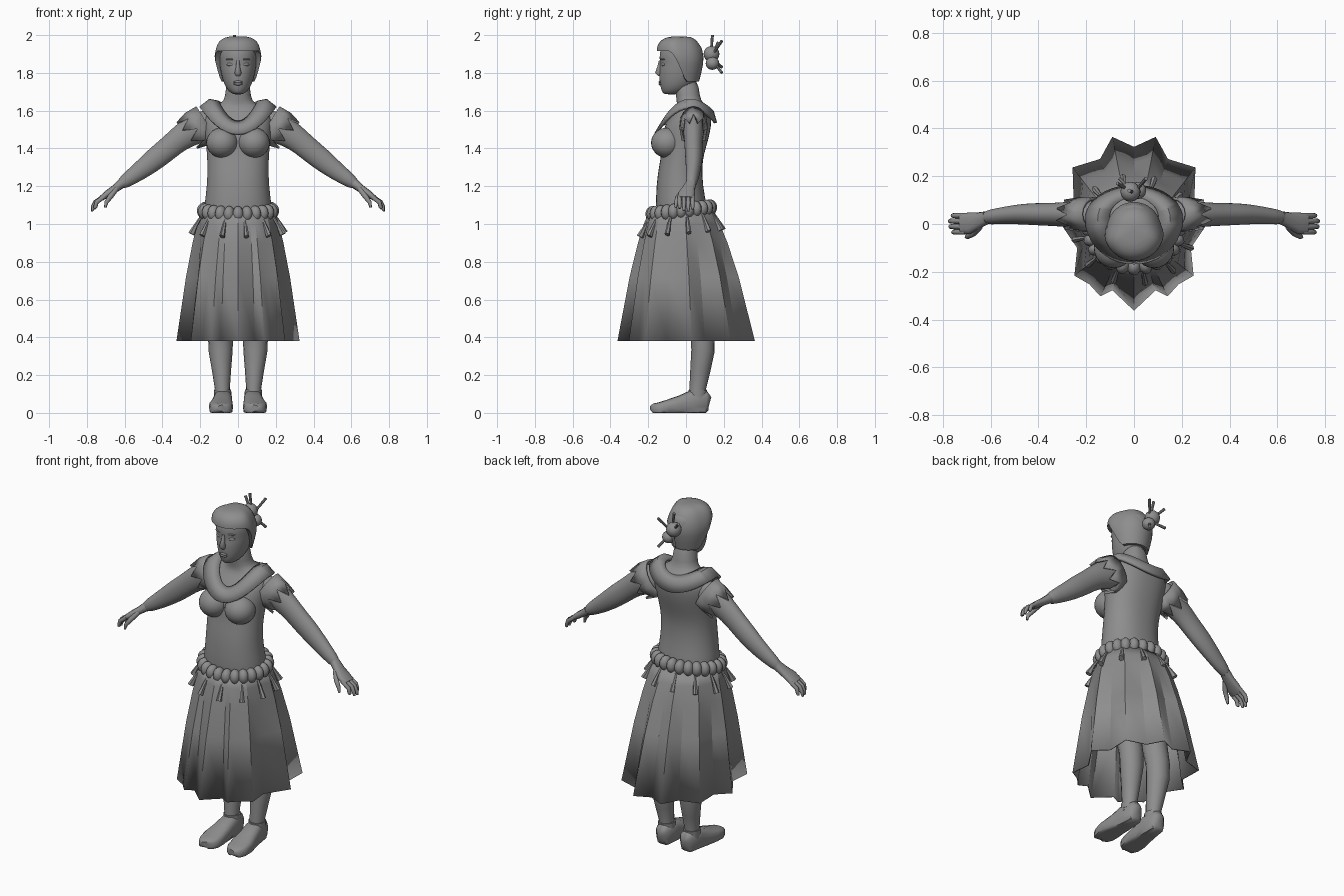
import bpy, bmesh, math
from math import sin, cos, pi, radians
from mathutils import Vector

if "Cube" in bpy.data.objects:
    bpy.data.objects.remove(bpy.data.objects["Cube"], do_unlink=True)

clay = bpy.data.materials.new("clay_grey")
clay.use_nodes = True
GREY = (0.27, 0.27, 0.27, 1)
clay.diffuse_color = GREY
clay.node_tree.nodes["Principled BSDF"].inputs["Base Color"].default_value = GREY


def finish(name, bm, angle=40, thick=0, subdiv=0, mirror=False):
    bmesh.ops.recalc_face_normals(bm, faces=bm.faces)
    me = bpy.data.meshes.new(name)
    bm.to_mesh(me)
    bm.free()
    me.materials.append(clay)
    ob = bpy.data.objects.new(name, me)
    bpy.context.collection.objects.link(ob)
    if mirror:
        ob.modifiers.new("Mirror", "MIRROR").use_mirror_merge = False
    if thick:
        m = ob.modifiers.new("Solidify", "SOLIDIFY")
        m.thickness, m.offset = thick, 0
    if subdiv:
        m = ob.modifiers.new("Subdivision", "SUBSURF")
        m.levels = m.render_levels = subdiv
    bpy.ops.object.select_all(action="DESELECT")
    ob.select_set(True)
    bpy.context.view_layer.objects.active = ob
    bpy.ops.object.shade_smooth_by_angle(angle=radians(angle))
    return ob


def skin(bm, rings, closed=True, caps=True):
    """Bridge equal-length rings of points with quads."""
    rows = [[bm.verts.new(p) for p in r] for r in rings]
    n = len(rows[0])
    for a, b in zip(rows, rows[1:]):
        for i in range(n if closed else n - 1):
            j = (i + 1) % n
            bm.faces.new((a[i], a[j], b[j], b[i]))
    if caps:
        bm.faces.new(rows[0])
        bm.faces.new(rows[-1])


def tube(bm, pts, ref=(0, 1, 0), n=16, power=1.0, caps=True):
    """Loft ellipses (x, y, z, radius_u, radius_v) along a path; v follows ref."""
    c = [Vector(p[:3]) for p in pts]
    rings = []
    for i, p in enumerate(pts):
        t = (c[min(i + 1, len(c) - 1)] - c[max(i - 1, 0)]).normalized()
        u = Vector(ref).cross(t).normalized()
        v = t.cross(u)
        ring = []
        for k in range(n):
            a = 2 * pi * k / n
            cu, cv = [math.copysign(abs(f) ** power, f) for f in (cos(a), sin(a))]
            ring.append(c[i] + u * p[3] * cu + v * p[4] * cv)
        rings.append(ring)
    skin(bm, rings, caps=caps)


def body_loft(bm, rows, n=28, power=1.0):
    """Stack horizontal ellipses given as (z, half_width, front_y, back_y)."""
    rings = []
    for z, w, f, b in rows:
        ring = []
        for k in range(n):
            a = 2 * pi * k / n
            x = math.copysign(abs(cos(a)) ** power, cos(a))
            ring.append((w * x, (f + b) / 2 + (b - f) / 2 * sin(a), z))
        rings.append(ring)
    skin(bm, rings)


def ball(bm, center, scale, turn=0, seg=16):
    new = bmesh.ops.create_uvsphere(bm, u_segments=seg, v_segments=seg // 2 + 2, radius=1)["verts"]
    for v in new:
        x, y, z = v.co.x * scale[0], v.co.y * scale[1], v.co.z * scale[2]
        v.co = Vector((x * cos(turn) - y * sin(turn), x * sin(turn) + y * cos(turn), z)) + Vector(center)


# Torso and neck
bm = bmesh.new()
body_loft(bm, [(1.0, .19, -.165, .125), (1.1, .178, -.16, .11), (1.2, .165, -.158, .09),
               (1.3, .162, -.145, .085), (1.37, .165, -.13, .095), (1.45, .172, -.13, .12),
               (1.52, .182, -.115, .135), (1.58, .18, -.075, .135), (1.615, .14, -.05, .12),
               (1.64, .085, -.048, .09), (1.67, .066, -.052, .072), (1.78, .062, -.07, .065)], power=.85)
finish("torso", bm, 60, subdiv=1)

bm = bmesh.new()
ball(bm, (.084, -.1, 1.43), (.084, .085, .08), seg=24)
finish("bust", bm, mirror=True)

# Wide collar draped over the shoulders
def collar_ring(w, front, back, zf, zs, zb, lift=0):
    ring = []
    for k in range(40):
        a = 2 * pi * k / 40
        s = sin(a)
        y, z = (-s * front, zf) if s < 0 else (s * back, zb)
        ring.append((w * cos(a), .02 + y, zs + (z - zs) * s * s + lift))
    return ring

bm = bmesh.new()
skin(bm, [collar_ring(.105, -.12, .09, 1.54, 1.645, 1.615),
          collar_ring(.15, -.155, .12, 1.515, 1.65, 1.59, .005),
          collar_ring(.2, -.182, .137, 1.475, 1.615, 1.535)], caps=False)
finish("collar", bm, 50, thick=.016)

# Arms
bm = bmesh.new()
tube(bm, [(.12, .04, 1.53, .07, .055), (.19, .04, 1.52, .09, .062), (.245, .04, 1.493, .08, .057),
          (.31, .04, 1.452, .067, .051), (.37, .04, 1.4, .063, .048), (.43, .042, 1.352, .062, .047),
          (.5, .04, 1.295, .053, .041), (.57, .033, 1.245, .042, .034), (.635, .025, 1.2, .029, .03)])
finish("arms", bm, 60, subdiv=1, mirror=True)

# Cap sleeves with a zigzag hem
bm = bmesh.new()
inner, outer = [], []
axis, up = Vector((.8, 0, -.5)).normalized(), Vector((.5, 0, .8)).normalized()
for k in range(16):
    a = 2 * pi * k / 16
    side = up * cos(a) + Vector((0, sin(a), 0)) * .68
    inner.append(Vector((.165, .04, 1.535)) + side * .098)
    reach = (.125 if k % 2 else .06) + .01 * cos(a)
    outer.append(Vector((.165, .04, 1.535)) + axis * reach + side * (.09 if k % 2 else .1))
skin(bm, [inner, outer], caps=False)
finish("cap_sleeves", bm, 35, thick=.012, mirror=True)

# Hands
bm = bmesh.new()
tube(bm, [(.615, .027, 1.215, .026, .027), (.65, .015, 1.188, .021, .034),
          (.69, .003, 1.16, .019, .045), (.725, 0, 1.135, .014, .043)], n=12, power=.8)
for k in range(4):
    y = -.034 + k * .023
    tip = .012 * abs(k - 1.6)
    tube(bm, [(.705, y, 1.148, .012, .011), (.758 - tip / 2, y, 1.116, .012, .011),
              (.774 - tip, y, 1.09, .011, .01), (.778 - tip, y, 1.062 + tip, .006, .006)], n=8)
tube(bm, [(.645, -.01, 1.185, .014, .014), (.675, -.042, 1.145, .014, .013),
          (.697, -.053, 1.115, .011, .011), (.703, -.055, 1.087, .006, .006)], n=8)
finish("hands", bm, 60, mirror=True)

# Head
bm = bmesh.new()
body_loft(bm, [(1.685, .022, -.115, -.04), (1.7, .048, -.128, 0), (1.735, .072, -.138, .045),
               (1.78, .086, -.142, .075), (1.82, .094, -.142, .085), (1.845, .097, -.136, .09),
               (1.875, .1, -.142, .092), (1.93, .1, -.138, .09), (1.97, .07, -.1, .06)])
finish("head", bm, 60, subdiv=1)

# Nose, lips and closed eyes
bm = bmesh.new()
tube(bm, [(0, -.136, 1.865, .008, .008), (0, -.14, 1.83, .011, .013),
          (0, -.145, 1.8, .018, .02), (0, -.14, 1.785, .012, .008)], n=10)
for z in (1.741, 1.752):
    ball(bm, (0, -.136, z), (.024, .01, .007), seg=12)
for s in (-1, 1):
    ball(bm, (s * .042, -.121, 1.845), (.02, .009, .009), s * .4, 12)
    ball(bm, (s * .042, -.124, 1.872), (.026, .008, .005), s * .4, 12)
finish("face_features", bm, 60)

# Hair cap with a raised front hairline
bm = bmesh.new()
rings = []
for r in range(10):
    t = max(r - 1, 0) / 8
    ring = []
    for k in range(36):
        a = 2 * pi * k / 36
        s = sin(a)
        q = min(max((.35 - s) / .85, 0), 1)
        edge = 1.755 + .16 * q * q * (3 - 2 * q)
        z = edge + (1.993 - edge) * sin(t * pi / 2)
        shrink = max(cos(t * pi / 2), .02) ** .55 * (1 - 2.2 * max(0, 1.88 - z))
        if r == 0:
            shrink *= .8
        ring.append((.127 * cos(a) * shrink, -.025 + .13 * s * shrink, z))
    rings.append(ring)
skin(bm, rings)
finish("hair", bm, 50)

# Hair buns and pins
bm = bmesh.new()
ball(bm, (-.015, .135, 1.9), (.042, .042, .042))
ball(bm, (.015, .14, 1.85), (.036, .036, .034))
finish("hair_buns", bm)
bm = bmesh.new()
for x, y, z in ((-.02, .14, 2), (.05, .19, 1.97), (-.07, .17, 1.96), (.05, .19, 1.8), (-.06, .19, 1.83)):
    tube(bm, [(0, .13, 1.88, .006, .006), (x, y, z, .008, .008)], n=8)
finish("hair_pins", bm)

# Pleated skirt blending from a round waist to a folded hem
half = [(0, -.36), (.09, -.275), (.14, -.3), (.185, -.25), (.247, -.215), (.235, -.1),
        (.323, .03), (.25, .1), (.255, .235), (.14, .27), (.09, .362), (0, .32)]
hem = half + [(-x, y) for x, y in half[-2:0:-1]]
bm = bmesh.new()
rings = []
for z, m in ((1.07, 0), (1.0, .18), (.9, .36), (.72, .62), (.38, 1)):
    ring = []
    for x, y in hem:
        a = math.atan2(y, x)
        ring.append((.19 * cos(a) * (1 - m) + x * m, (.165 * sin(a) - .025) * (1 - m) + y * m, z))
    rings.append(ring)
skin(bm, rings, caps=False)
finish("skirt", bm, 20, thick=.006)

# Beaded belt, tilted up at the back
def belt_point(a, grow=0, drop=0):
    return (cos(a) * (.18 + grow), -.025 + sin(a) * (.152 + grow), 1.07 + .018 * sin(a) - drop)

bm = bmesh.new()
for k in range(24):
    a = 2 * pi * k / 24
    ball(bm, belt_point(a), (.038, .03, .043), a, 12)
finish("belt_beads", bm)

# Flared tassels
bm = bmesh.new()
for k in range(12):
    a = 2 * pi * (k + .35) / 12
    tube(bm, [(*belt_point(a, .02, .03), .007, .007), (*belt_point(a, .045, .07), .01, .01),
              (*belt_point(a, .07, .12), .019, .014)], ref=(-sin(a), cos(a), 0), n=6)
finish("tassels", bm, 30)

# Legs
bm = bmesh.new()
tube(bm, [(.083, .062, .07, .043, .046), (.083, .062, .13, .04, .044), (.087, .075, .22, .05, .053),
          (.092, .09, .33, .064, .062), (.093, .088, .42, .066, .064), (.093, .06, .55, .068, .07),
          (.095, 0, .9, .085, .09)])
finish("legs", bm, 60, mirror=True)

# Shoes with flat soles and an ankle rim
bm = bmesh.new()
tube(bm, [(.078, .126, .055, .03, .022), (.078, .108, .06, .056, .042), (.08, .03, .06, .06, .05),
          (.085, -.03, .046, .046, .056), (.09, -.09, .036, .036, .064), (.09, -.14, .028, .028, .06),
          (.088, -.17, .026, .024, .046), (.084, -.182, .025, .016, .026)], ref=(1, 0, 0), power=.75)
for v in bm.verts:
    if v.co.z < .03 and v.co.y > -.18:
        v.co.z = max(0, v.co.z - .012)
tube(bm, [(.081, .062, .085, .046, .05), (.082, .062, .122, .046, .05)])
finish("shoes", bm, 50, mirror=True)
